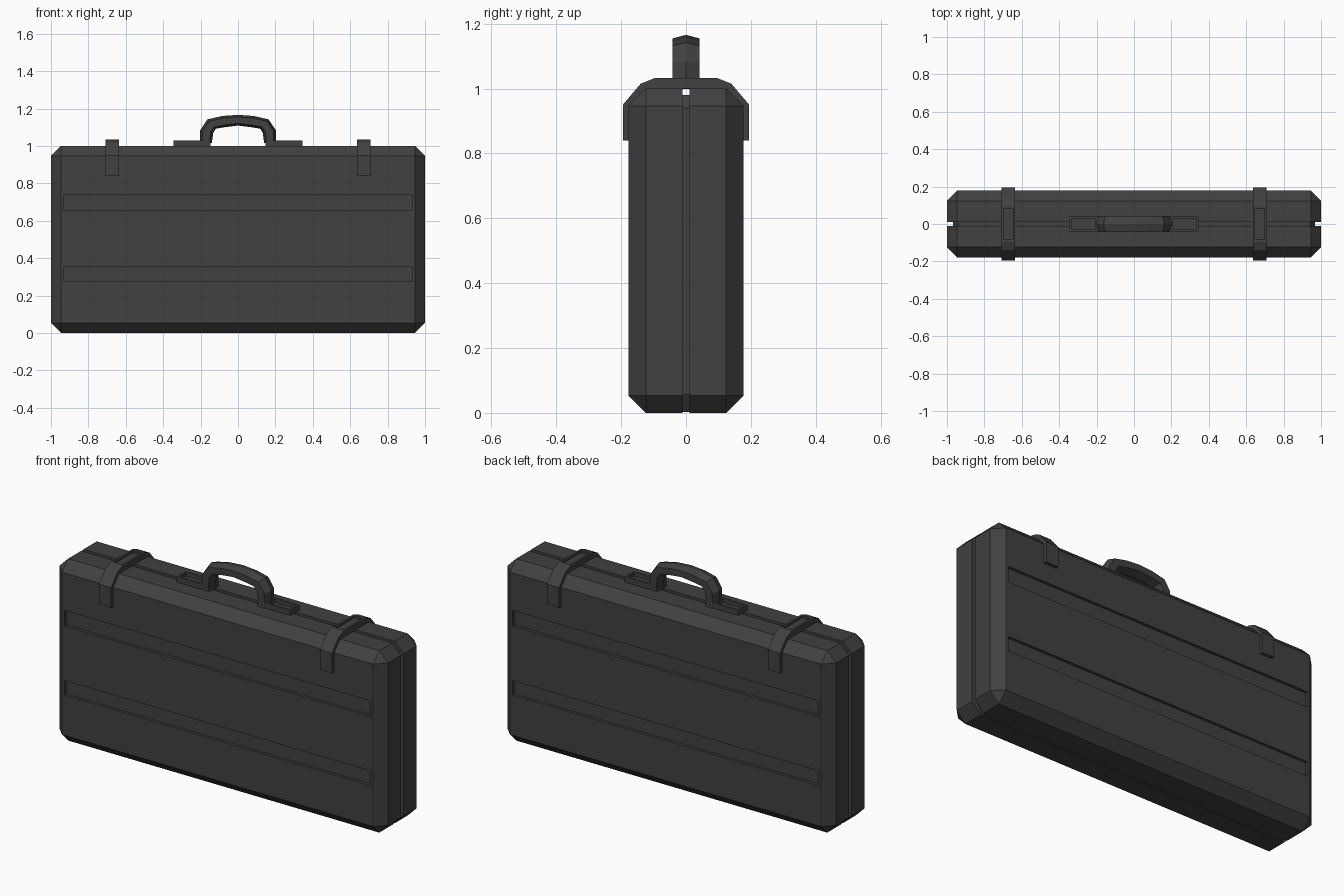
import bpy, bmesh
from mathutils import Vector

if "Cube" in bpy.data.objects:
    bpy.data.objects.remove(bpy.data.objects["Cube"])

grey = bpy.data.materials.new("dark grey")
grey.diffuse_color = (0.052, 0.052, 0.052, 1)
grey.use_nodes = True
grey.node_tree.nodes["Principled BSDF"].inputs["Base Color"].default_value = grey.diffuse_color


def finish(name, bm):
    bmesh.ops.recalc_face_normals(bm, faces=bm.faces)
    me = bpy.data.meshes.new(name)
    bm.to_mesh(me)
    bm.free()
    me.materials.append(grey)
    ob = bpy.data.objects.new(name, me)
    bpy.context.collection.objects.link(ob)
    return ob


def box_bm(lo, hi, bevel=0):
    lo, hi = Vector(lo), Vector(hi)
    bm = bmesh.new()
    bmesh.ops.create_cube(bm, size=1)
    for v in bm.verts:
        v.co = (lo + hi) / 2 + v.co * (hi - lo)
    if bevel:
        bmesh.ops.bevel(bm, geom=bm.edges[:], offset=bevel, segments=1,
                        affect='EDGES', profile=0.5)
    return bm


def cut(ob, name, lo, hi):
    cutter = finish(name, box_bm(lo, hi))
    cutter.hide_render = True
    cutter.hide_set(True)
    m = ob.modifiers.new("recess", 'BOOLEAN')
    m.operation, m.solver, m.object = 'DIFFERENCE', 'EXACT', cutter


def extrude(name, pts, axis, lo, hi):
    """Prism from a 2D profile along x (profile y,z) or y (profile x,z)."""
    bm = bmesh.new()
    place = (lambda a, b, t: (t, a, b)) if axis == 'x' else (lambda a, b, t: (a, t, b))
    rings = [[bm.verts.new(place(a, b, t)) for a, b in pts] for t in (lo, hi)]
    n = len(pts)
    for r in rings:
        bm.faces.new(r)
    for i in range(n):
        j = (i + 1) % n
        bm.faces.new((rings[0][i], rings[0][j], rings[1][j], rings[1][i]))
    return finish(name, bm)


# Two chamfered shells with a seam between, each with two recessed bands
for side, label in ((-1, "front"), (1, "back")):
    bm = box_bm((-1, -0.178, 0), (1, 0.178, 1), 0.054)
    res = bmesh.ops.bisect_plane(bm, geom=bm.verts[:] + bm.edges[:] + bm.faces[:],
                                 plane_co=(0, side * 0.011, 0), plane_no=(0, side, 0),
                                 clear_inner=True)
    bmesh.ops.contextual_create(
        bm, geom=[e for e in res["geom_cut"] if isinstance(e, bmesh.types.BMEdge)])
    shell = finish(label + "_shell", bm)
    for i, (z0, z1) in enumerate(((0.275, 0.355), (0.655, 0.74))):
        ys = sorted((side * 0.163, side * 0.25))
        cut(shell, f"{label}_band_cutter_{i}", (-0.93, ys[0], z0), (0.93, ys[1], z1))

# Core that closes the seam, flush with the bottom
extrude("seam_core", [(-0.968, 0.06), (-0.93, 0.003), (0.93, 0.003), (0.968, 0.06),
                      (0.968, 0.94), (0.94, 0.98), (-0.94, 0.98), (-0.968, 0.94)],
        'y', -0.0115, 0.0115)

# Straps wrapping over the top, and handle mounts, on both sides
half = [(0.095, 1.033), (0.14, 1.015), (0.195, 0.95), (0.195, 0.84),
        (0.175, 0.84), (0.175, 0.947), (0.122, 1.0)]
strap = half + [(-y, z) for y, z in reversed(half)]
for s, label in ((-1, "left"), (1, "right")):
    x = s * 0.672
    ob = extrude(label + "_strap", strap, 'x', x - 0.037, x + 0.037)
    cut(ob, label + "_strap_cutter", (x - 0.025, -0.083, 1.021), (x + 0.025, 0.083, 1.1))
    xs = sorted((s * 0.146, s * 0.345))
    ob = finish(label + "_handle_mount", box_bm((xs[0], -0.041, 0.999), (xs[1], 0.041, 1.03)))
    xs = sorted((s * 0.205, s * 0.335))
    cut(ob, label + "_mount_cutter", (xs[0], -0.028, 1.01), (xs[1], 0.028, 1.1))

# Arched handle: six-sided section swept between outer and inner paths
outer = [(0.203, 1.015), (0.203, 1.083), (0.163, 1.142), (0.085, 1.16), (0, 1.166)]
inner = [(0.14, 1.015), (0.132, 1.072), (0.118, 1.092), (0.07, 1.1), (0, 1.109)]
mirror = lambda p: p + [(-x, z) for x, z in reversed(p[:-1])]
section = [(0, 1), (0.042, 0.8), (0.042, 0.2), (0, 0), (-0.042, 0.2), (-0.042, 0.8)]
bm = bmesh.new()
rings = [[bm.verts.new((i[0] + (o[0] - i[0]) * t, y, i[1] + (o[1] - i[1]) * t))
          for y, t in section] for o, i in zip(mirror(outer), mirror(inner))]
for a, b in zip(rings, rings[1:]):
    for k in range(6):
        j = (k + 1) % 6
        bm.faces.new((a[k], a[j], b[j], b[k]))
bm.faces.new(rings[0])
bm.faces.new(rings[-1])
finish("handle", bm)
